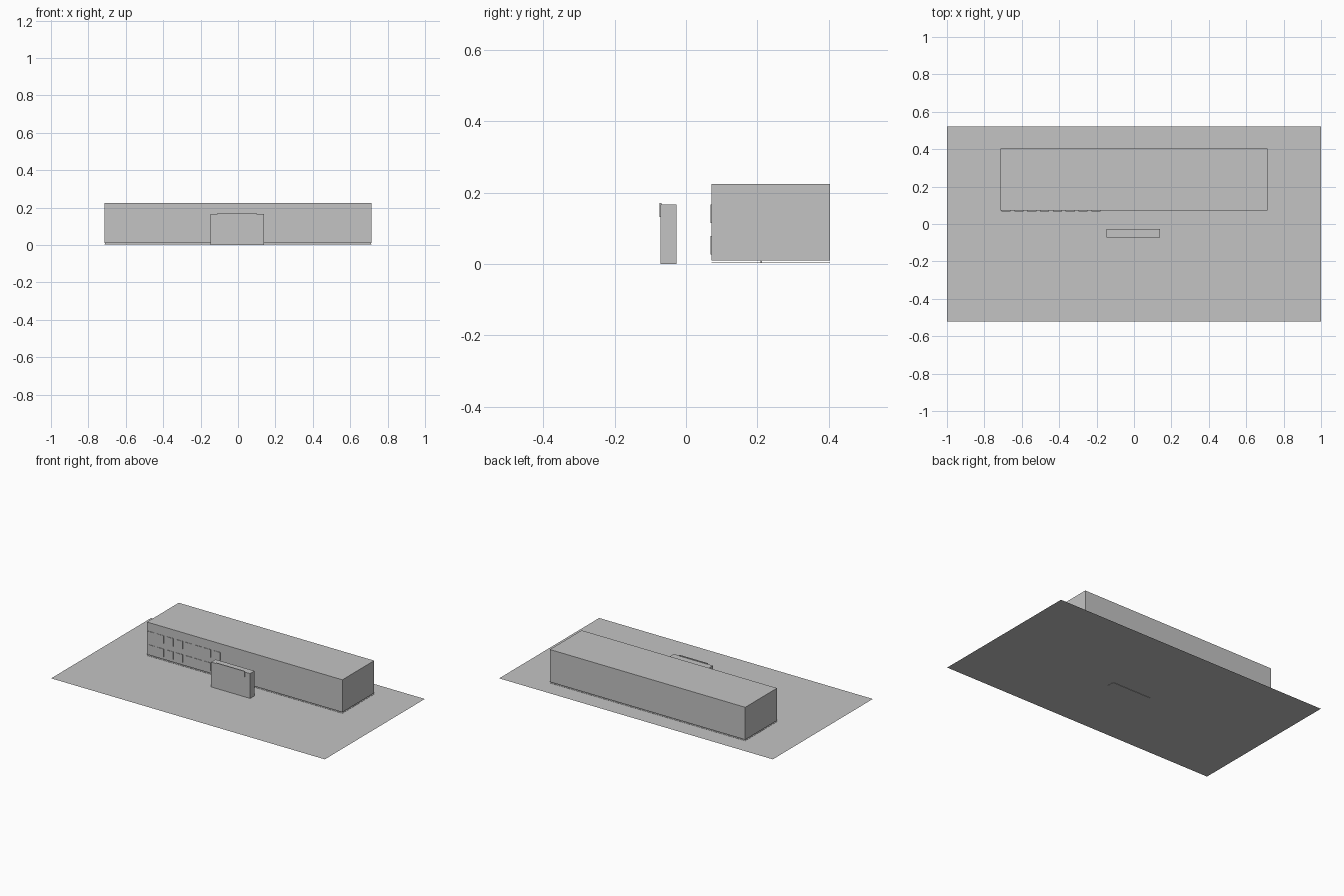
import bpy
import bmesh

if "Cube" in bpy.data.objects:
    bpy.data.objects.remove(bpy.data.objects["Cube"])

# One plain grey for the whole model
grey = bpy.data.materials.new("light_grey")
grey.diffuse_color = (0.55, 0.55, 0.55, 1)
grey.use_nodes = True
grey.node_tree.nodes["Principled BSDF"].inputs["Base Color"].default_value = grey.diffuse_color


def add_mesh(name, bm):
    mesh = bpy.data.meshes.new(name)
    bm.to_mesh(mesh)
    bm.free()
    mesh.materials.append(grey)
    obj = bpy.data.objects.new(name, mesh)
    bpy.context.collection.objects.link(obj)
    return obj


def box(name, x, y, z):
    """Box from (low, high) pairs on each axis."""
    bm = bmesh.new()
    bmesh.ops.create_cube(bm, size=1)
    for v in bm.verts:
        v.co = [r[0] if c < 0 else r[1] for c, r in zip(v.co, (x, y, z))]
    return add_mesh(name, bm)


# Ground sheet
bm = bmesh.new()
bmesh.ops.create_grid(bm, x_segments=1, y_segments=1, size=1)
for v in bm.verts:
    v.co.y *= 0.522
    v.co.z = 0.002
add_mesh("ground_sheet", bm)

# Long building block, raised slightly above its floor
X0, X1, Y0, Y1, TOP = -0.715, 0.713, 0.071, 0.403, 0.224
box("building", (X0, X1), (Y0, Y1), (0.010, TOP))
box("floor_slab", (X0, X1), (Y0, Y1), (0.0025, 0.004))

# Inner wall whose foot shows in the gap under the building
box("corridor_wall", (X0 + 0.003, X1 - 0.003), (0.209, 0.213), (0.003, 0.2))

# Two rows of eight windows on the left half of the front
for row, (low, high) in enumerate(((0.027, 0.079), (0.115, 0.167))):
    for col in range(8):
        left = -0.708 + 0.0686 * col
        box(f"window_{row}_{col}", (left, left + 0.049),
            (Y0 - 0.003, Y0 + 0.002), (low, high))

# Free-standing entrance slab with a raised band at its top
box("entrance_slab", (-0.146, 0.139), (-0.072, -0.026), (0.0, 0.166))
box("entrance_band", (-0.110, 0.100), (-0.074, -0.068), (0.132, 0.171))
